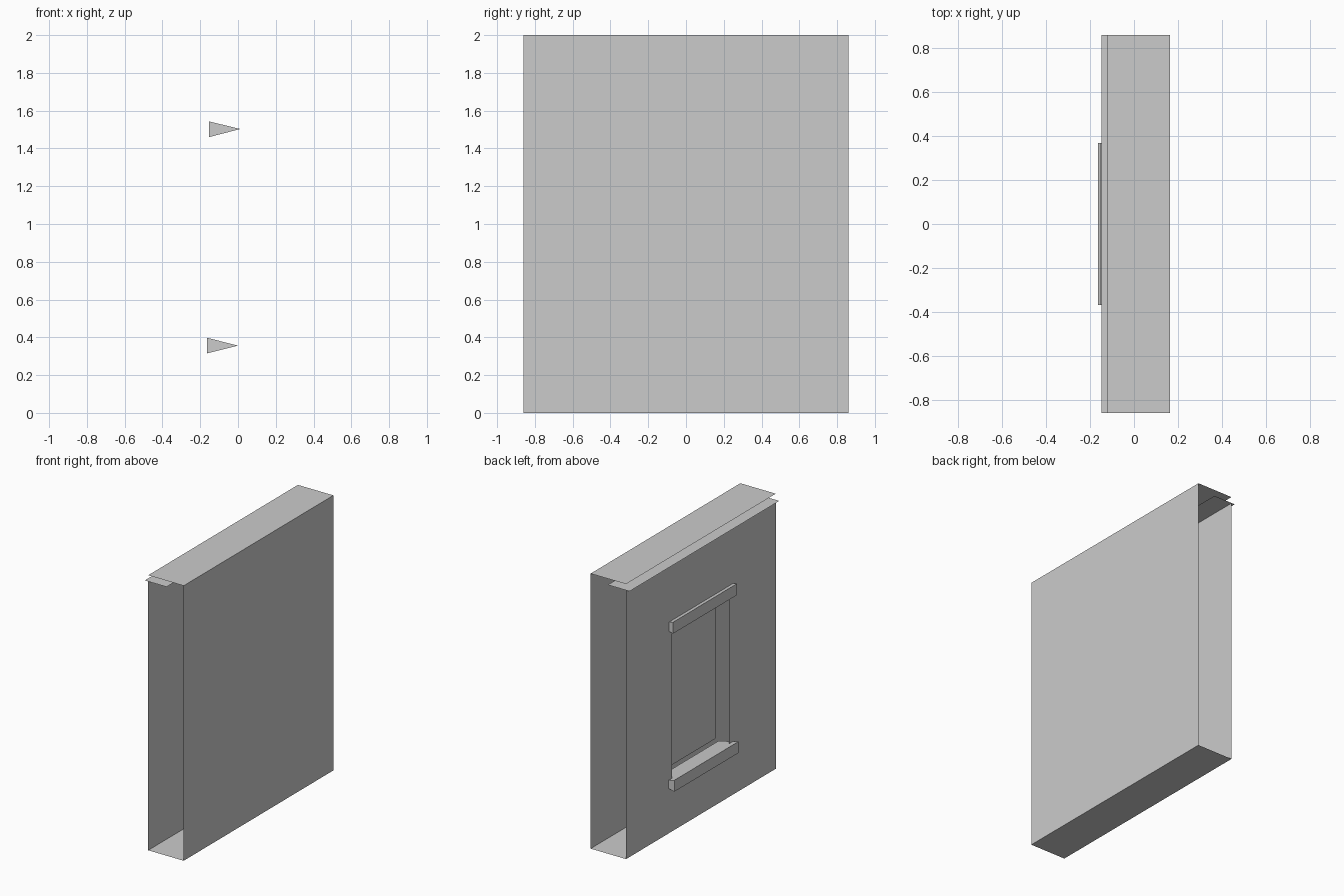
import bpy

if "Cube" in bpy.data.objects:
    bpy.data.objects.remove(bpy.data.objects["Cube"])

HALF = 0.86  # half length of the wall along y


def mesh(name, verts, faces):
    me = bpy.data.meshes.new(name)
    me.from_pydata(verts, [], faces)
    me.update()
    ob = bpy.data.objects.new(name, me)
    bpy.context.collection.objects.link(ob)
    return ob


def sheet_x(name, x, y, z0, z1):
    # upright sheet facing -x
    return mesh(name, [(x, y, z0), (x, -y, z0), (x, -y, z1), (x, y, z1)], [(3, 2, 1, 0)])


def sheet_z(name, z, x0, x1):
    # level sheet along the whole wall
    return mesh(name, [(x0, -HALF, z), (x1, -HALF, z), (x1, HALF, z), (x0, HALF, z)],
                [(0, 1, 2, 3)])


def wedge(name, profile, y):
    # triangular bar from an x-z profile
    verts = [(x, s * y, z) for s in (-1, 1) for x, z in profile]
    return mesh(name, verts, [(0, 1, 2), (5, 4, 3), (0, 3, 4, 1), (1, 4, 5, 2), (2, 5, 3, 0)])


# shell: closed inner wall, floor, cap and ledge
sheet_x("closed_wall", 0.165, HALF, 0, 2)
sheet_z("floor", 0, -0.12, 0.165)
sheet_z("top_cap", 2, -0.12, 0.165)
sheet_z("ledge", 1.955, -0.148, 0.027)

# outer wall with a window opening
outer = [(-HALF, 0), (HALF, 0), (HALF, 1.953), (-HALF, 1.953)]
inner = [(-0.32, 0.355), (0.33, 0.355), (0.33, 1.5), (-0.32, 1.5)]
mesh("window_wall", [(-0.12, y, z) for y, z in outer + inner],
     [(i, i + 4, (i + 1) % 4 + 4, (i + 1) % 4) for i in range(4)])

# window pane set back in the opening
sheet_x("window_pane", -0.029, 0.30, 0.41, 1.45)

# wedge-shaped lintel and sill
wedge("lintel", [(-0.153, 1.46), (0.012, 1.503), (-0.153, 1.543)], 0.368)
wedge("sill", [(-0.165, 0.315), (0.0, 0.356), (-0.165, 0.398)], 0.37)
